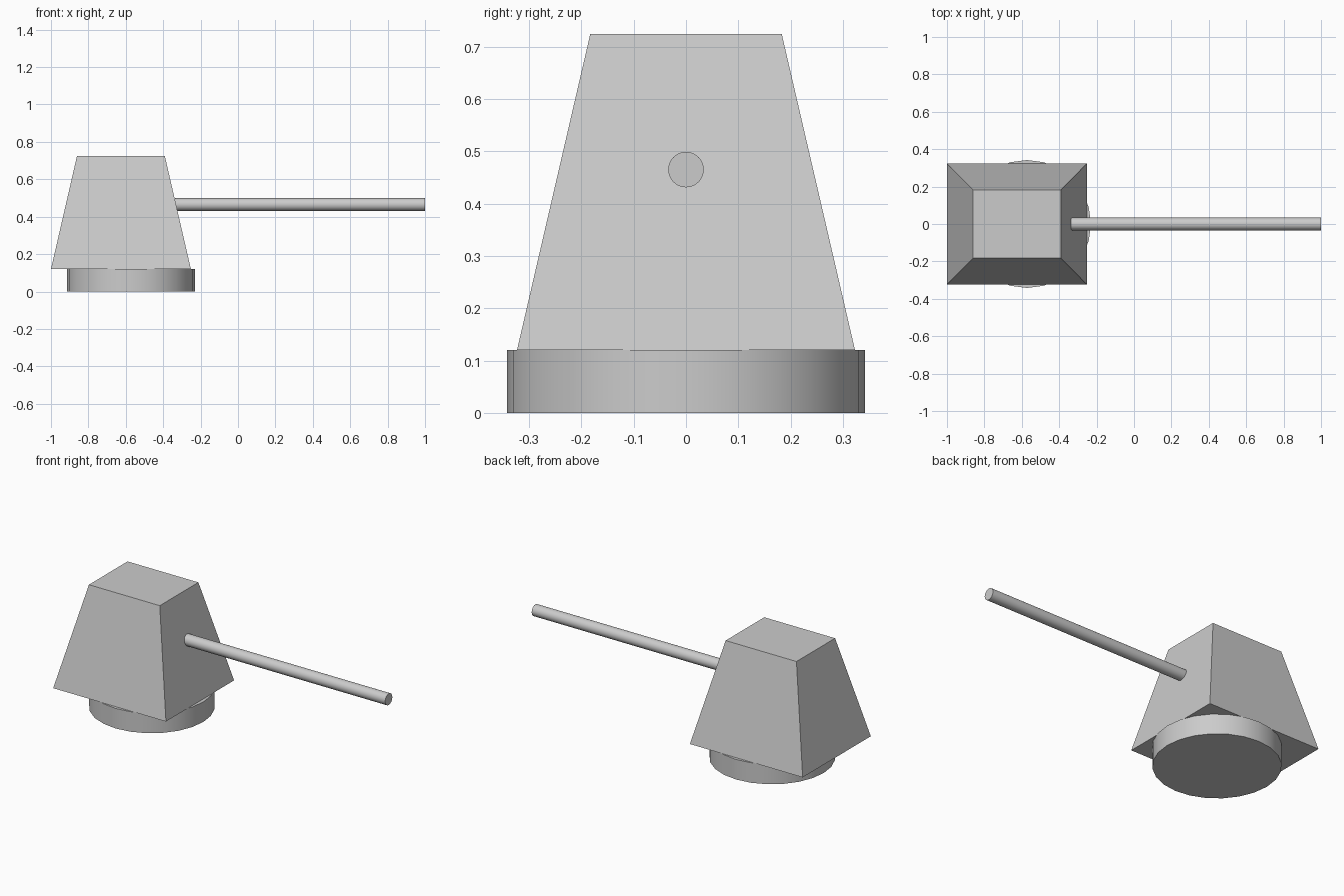
import bpy
import math

if "Cube" in bpy.data.objects:
    bpy.data.objects.remove(bpy.data.objects["Cube"])


def cylinder(name, radius, depth, location, rotation=(0, 0, 0), sides=24):
    bpy.ops.mesh.primitive_cylinder_add(vertices=sides, radius=radius, depth=depth,
                                        location=location, rotation=rotation)
    obj = bpy.context.object
    obj.name = name
    bpy.ops.object.shade_smooth_by_angle(angle=math.radians(30))
    return obj


# Round turntable under the housing
cylinder("base_ring", 0.342, 0.12, (-0.572, 0, 0.06))

# Tapered housing: a box with its top face drawn in
bottom, top = 0.12, 0.724
bpy.ops.mesh.primitive_cube_add(size=2)
housing = bpy.context.object
housing.name = "housing"
for v in housing.data.vertices:
    if v.co.z > 0:
        v.co = (-0.626 + v.co.x * 0.235, v.co.y * 0.183, top)
    else:
        v.co = (-0.626 + v.co.x * 0.374, v.co.y * 0.323, bottom)

# Long barrel reaching forward along x
start, end = -0.338, 1.0
cylinder("barrel", 0.034, end - start, ((start + end) / 2, 0, 0.465),
         (0, math.pi / 2, 0))
